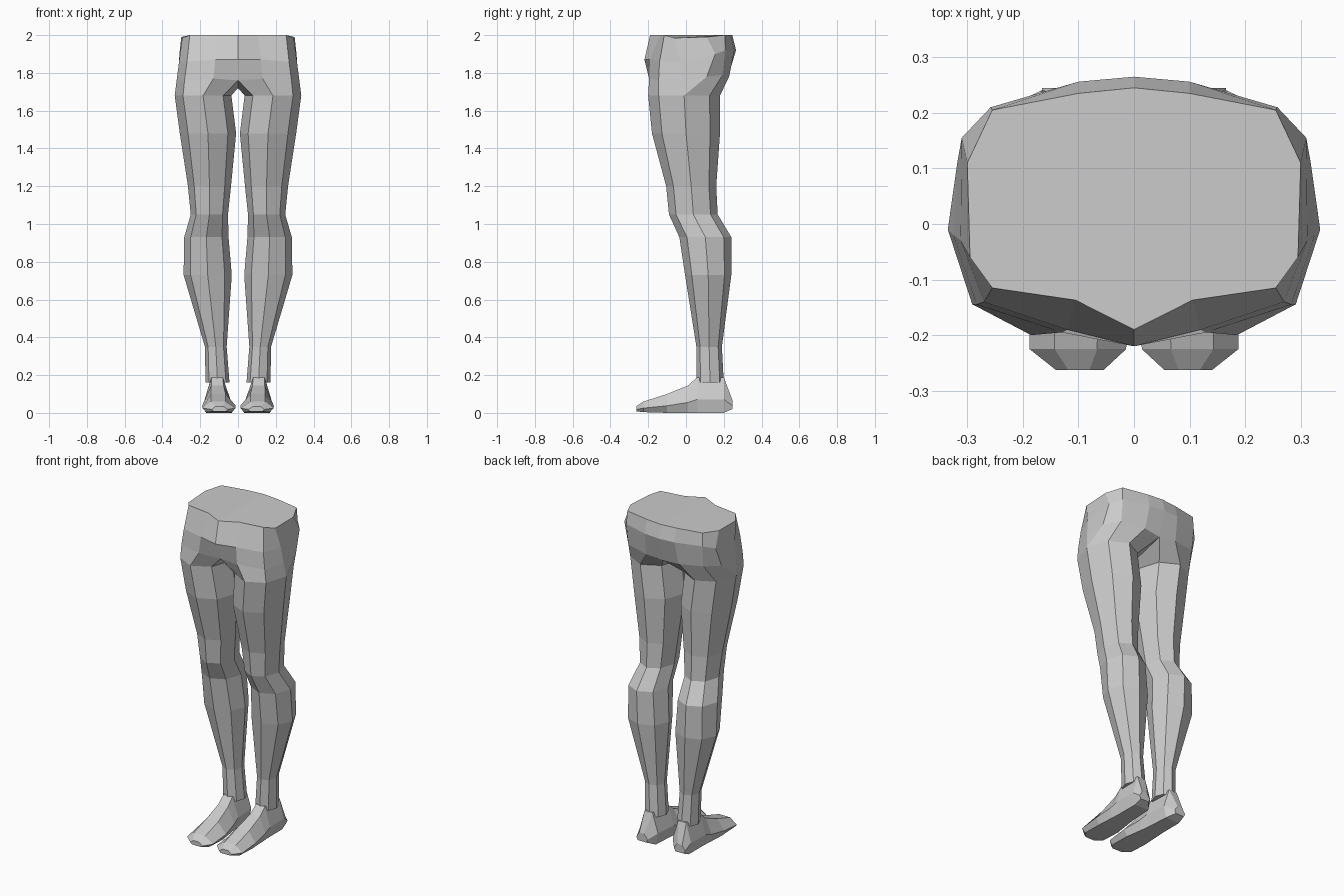
import bpy, bmesh
from math import sin, cos, pi

cube = bpy.data.objects.get("Cube")
if cube:
    bpy.data.objects.remove(cube, do_unlink=True)

grey = bpy.data.materials.new("matte grey")
grey.use_nodes = True
grey.diffuse_color = (0.6, 0.6, 0.6, 1)
grey.node_tree.nodes["Principled BSDF"].inputs["Base Color"].default_value = (0.6, 0.6, 0.6, 1)


def bridge(bm, a, b, closed=True):
    """Join two equal loops; repeated vertices collapse quads to triangles."""
    n = len(a)
    for i in range(n if closed else n - 1):
        j = (i + 1) % n
        corners = list(dict.fromkeys((a[i], a[j], b[j], b[i])))
        bm.faces.new(corners)


def finish(bm, name):
    """Flat-shaded half, mirrored across the centre plane."""
    bmesh.ops.recalc_face_normals(bm, faces=bm.faces[:])
    mesh = bpy.data.meshes.new(name)
    bm.to_mesh(mesh)
    bm.free()
    mesh.materials.append(grey)
    obj = bpy.data.objects.new(name, mesh)
    bpy.context.collection.objects.link(obj)
    mod = obj.modifiers.new("mirror", "MIRROR")
    mod.use_clip = True
    mod.merge_threshold = 0.002
    return obj


def ring(bm, points):
    return [bm.verts.new(p) for p in points]


# Pelvis: half rings running from front centre round to back centre
bm = bmesh.new()
waist = ring(bm, [(0, -.19, 2), (.105, -.137, 2), (.255, -.115, 2), (.295, -.06, 1.985),
                  (.3, .11, 1.99), (.255, .205, 2), (.1, .235, 2), (0, .245, 2)])
hips = ring(bm, [(0, -.22, 1.87), (.12, -.19, 1.87), (.27, -.14, 1.86), (.312, -.03, 1.86),
                 (.31, .155, 1.9), (.258, .21, 1.92), (.1, .256, 1.92), (0, .265, 1.92)])
groin = ring(bm, [(0, -.17, 1.76), (.13, -.195, 1.77), (.283, -.145, 1.76), (.325, -.02, 1.76),
                  (.318, .11, 1.78), (.255, .195, 1.79), (.11, .228, 1.78), (0, .22, 1.77)])
crotch = bm.verts.new((0, .03, 1.72))
bm.faces.new(waist)
bridge(bm, waist, hips, closed=False)
bridge(bm, hips, groin, closed=False)

# Leg: octagonal rings given as height, inner x, outer x, front y, back y
LEG = [(1.68, .035, .335, -.20, .18),
       (1.48, .010, .308, -.18, .18),
       (1.20, .037, .265, -.105, .16),
       (1.05, .053, .25, -.09, .168),
       (.93, .050, .285, -.035, .24),
       (.73, .033, .288, -.005, .24),
       (.35, .060, .175, .055, .19),
       (.16, .045, .172, .055, .20)]
prev = None
for z, x0, x1, y0, y1 in LEG:
    cx, cy, rx, ry = (x0 + x1) / 2, (y0 + y1) / 2, (x1 - x0) / 2, (y1 - y0) / 2
    # start at the inner front corner and go round by the outside
    angles = [(i - 3) * pi / 4 for i in range(8)]
    loop = ring(bm, [(cx + rx * cos(t), cy + ry * sin(t), z) for t in angles])
    if prev:
        bridge(bm, prev, loop)
    else:
        # the outer corner meets two hip points
        bridge(bm, groin + [crotch], loop[:4] + [loop[3]] + loop[4:])
    prev = loop
bm.faces.new(prev)
finish(bm, "pelvis_and_legs")

# Foot: cross-sections from toe to heel: y, inner x, outer x, sole z, top z
FOOT = [(-.263, .055, .14, .008, .035),
        (-.225, .014, .188, .004, .06),
        (-.10, .012, .19, 0, .10),
        (.01, .032, .18, 0, .145),
        (.06, .040, .176, 0, .188),
        (.20, .050, .174, 0, .188),
        (.245, .09, .165, .02, .07)]
PROFILE = [(.12, 0), (.88, 0), (1, .38), (.74, 1), (.3, 1), (0, .38)]
bm = bmesh.new()
prev = None
for y, x0, x1, z0, z1 in FOOT:
    loop = ring(bm, [(x0 + u * (x1 - x0), y, z0 + v * (z1 - z0)) for u, v in PROFILE])
    if prev:
        bridge(bm, prev, loop)
    else:
        bm.faces.new(loop)
    prev = loop
bm.faces.new(prev)
finish(bm, "feet")
